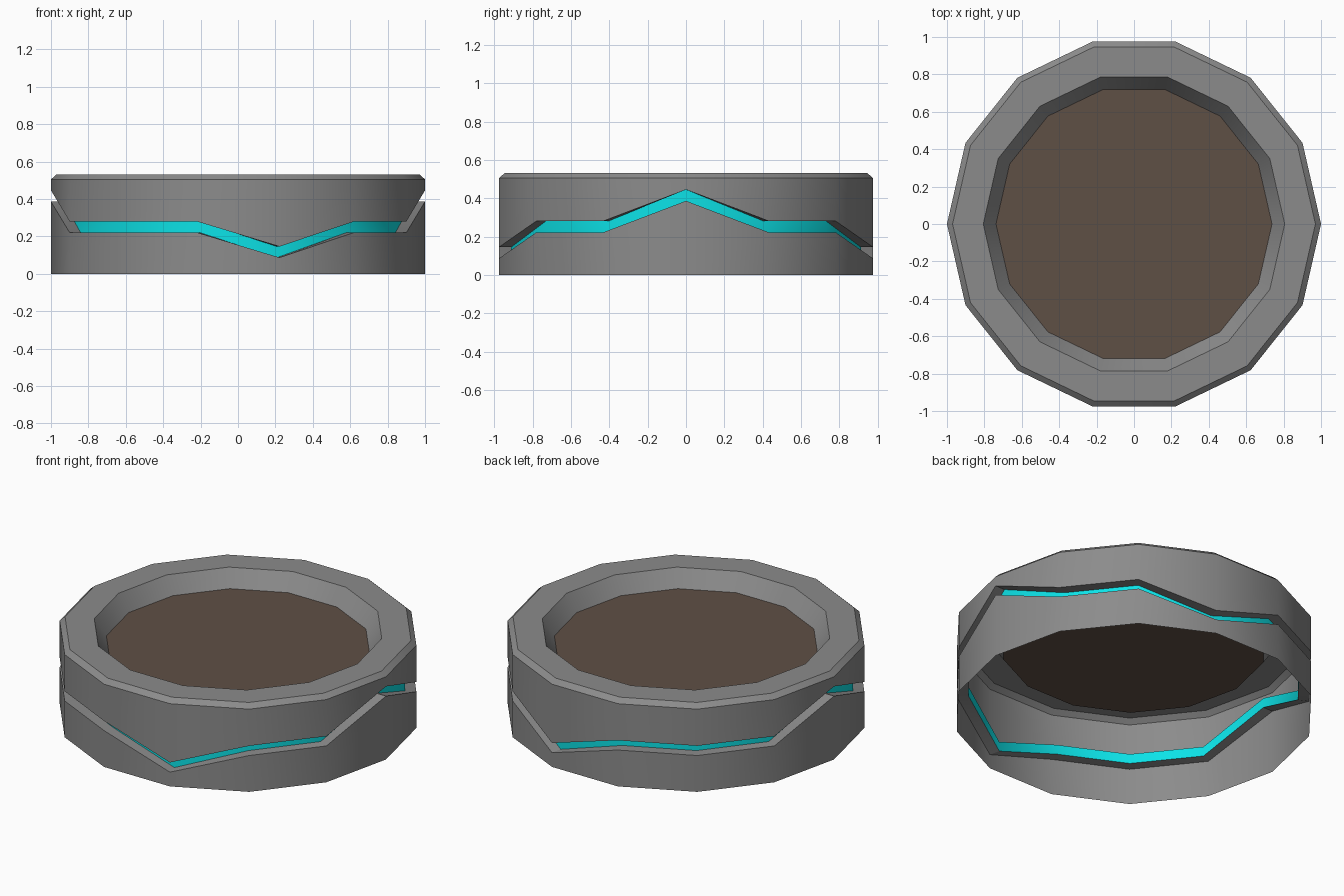
import bpy, math

if "Cube" in bpy.data.objects:
    bpy.data.objects.remove(bpy.data.objects["Cube"])

SIDES = 14
# groove height offset at each corner: two peaks, two dips, flat between
OFFSET = {0: 0.165, 7: 0.165, 3: -0.135, 11: -0.135}


def material(name, color):
    m = bpy.data.materials.new(name)
    m.diffuse_color = (*color, 1)
    m.use_nodes = True
    m.node_tree.nodes["Principled BSDF"].inputs["Base Color"].default_value = m.diffuse_color
    return m


stone = material("grey stone", (0.26, 0.26, 0.26))
soil = material("brown soil", (0.114, 0.08, 0.06))
glow = material("cyan glow", (0.004, 0.83, 0.87))


def finish(name, verts, faces, mat):
    me = bpy.data.meshes.new(name)
    me.from_pydata(verts, [], faces)
    me.materials.append(mat)
    ob = bpy.data.objects.new(name, me)
    bpy.context.collection.objects.link(ob)
    bpy.ops.object.select_all(action='DESELECT')
    ob.select_set(True)
    bpy.context.view_layer.objects.active = ob
    bpy.ops.object.shade_smooth_by_angle(angle=math.radians(30))
    return ob


def corner(r, z, k):
    a = 2 * math.pi * k / SIDES
    return (r * math.cos(a), r * math.sin(a), z)


def sweep(name, profile, mat):
    """Profile points are (radius, height, follows the groove?)."""
    verts = [corner(r, z + (OFFSET.get(k, 0) if wavy else 0), k)
             for r, z, wavy in profile for k in range(SIDES)]
    faces = []
    for i in range(len(profile) - 1):
        for k in range(SIDES):
            n = (k + 1) % SIDES
            a, b = i * SIDES, (i + 1) * SIDES
            faces.append((a + k, a + n, b + n, b + k))
    return finish(name, verts, faces, mat)


R_IN = 0.935      # bottom of the groove
LOW, HIGH = 0.222, 0.281

# lower wall with the ledge under the groove (open underneath)
sweep("lower_wall", [(1, 0, 0), (1, LOW, 1), (R_IN, LOW, 1)], stone)
# glowing band in the groove
sweep("glow_band", [(R_IN, LOW, 1), (R_IN, HIGH, 1)], glow)
# upper wall, bevelled rim and inner slope
sweep("upper_rim", [(R_IN, HIGH, 1), (1, HIGH, 1), (1, 0.505, 0), (0.97, 0.532, 0),
                    (0.806, 0.532, 0), (0.738, 0.432, 0)], stone)
# soil surface
finish("soil", [corner(0.738, 0.432, k) for k in range(SIDES)],
       [tuple(range(SIDES))], soil)
